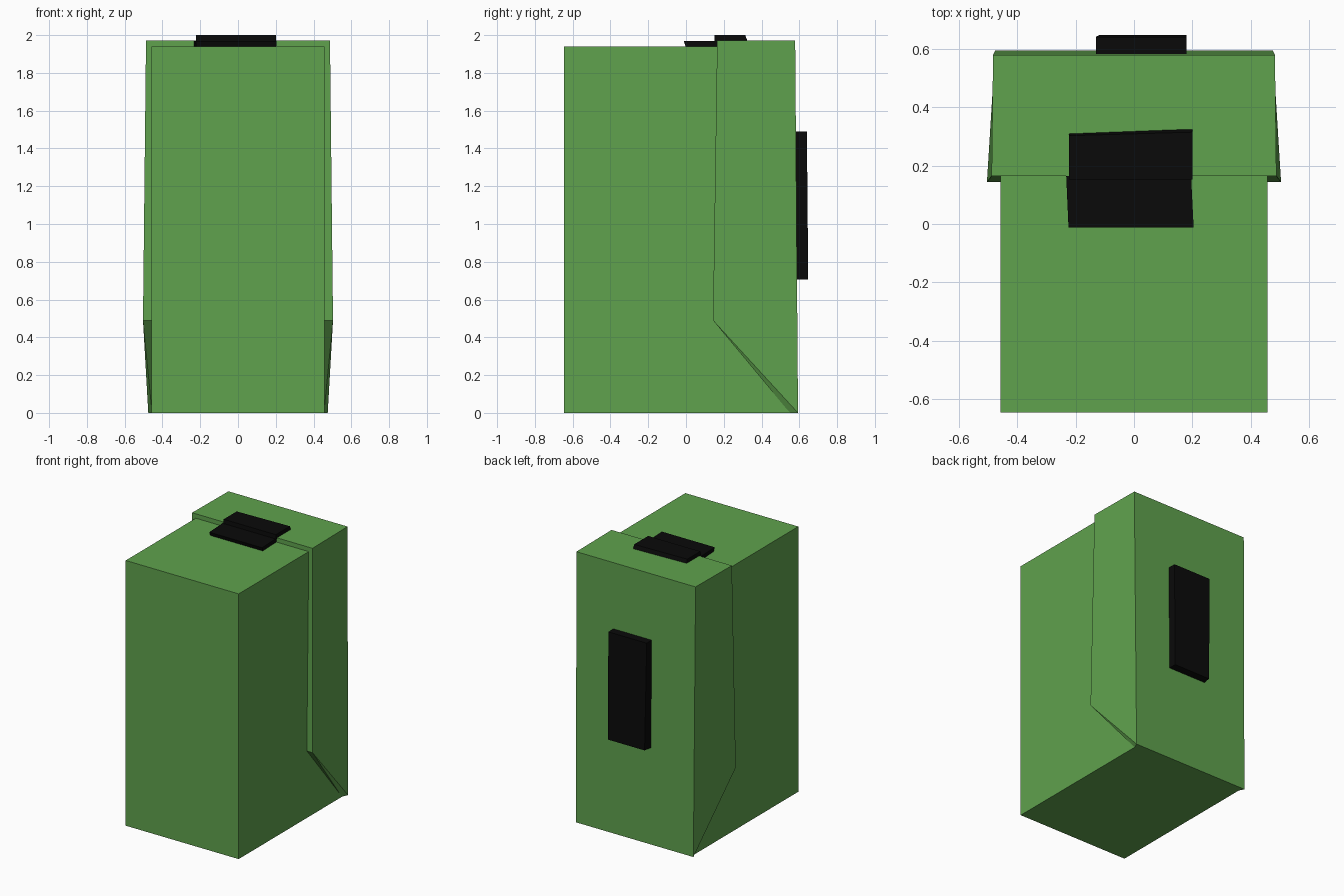
import bpy
import bmesh

if "Cube" in bpy.data.objects:
    bpy.data.objects.remove(bpy.data.objects["Cube"])


def material(name, rgb):
    m = bpy.data.materials.new(name)
    m.diffuse_color = (*rgb, 1)
    m.use_nodes = True
    m.node_tree.nodes["Principled BSDF"].inputs["Base Color"].default_value = m.diffuse_color
    return m


green = material("green", (0.115, 0.36, 0.075))
black = material("black", (0.003, 0.003, 0.003))


def mesh_object(name, verts, faces, mat):
    bm = bmesh.new()
    vs = [bm.verts.new(v) for v in verts]
    for f in faces:
        bm.faces.new([vs[i] for i in f])
    bmesh.ops.recalc_face_normals(bm, faces=bm.faces)
    me = bpy.data.meshes.new(name)
    bm.to_mesh(me)
    bm.free()
    me.materials.append(mat)
    ob = bpy.data.objects.new(name, me)
    bpy.context.collection.objects.link(ob)
    return ob


def prism(name, first, second, mat):
    """Solid joining two matching rings of points."""
    n = len(first)
    sides = [(i, (i + 1) % n, (i + 1) % n + n, i + n) for i in range(n)]
    caps = [tuple(range(n)), tuple(range(n, 2 * n))]
    return mesh_object(name, first + second, sides + caps, mat)


def rect(x0, x1, y0, y1, z):
    return [(x0, y0, z), (x1, y0, z), (x1, y1, z), (x0, y1, z)]


# main case
prism("main_case", rect(-0.457, 0.457, -0.645, 0.565, 0),
      rect(-0.457, 0.457, -0.645, 0.565, 1.94), green)

# rear cover: mirrored side profile with a slanted underside
# front top, front bottom, back bottom, back top, inner underside
half = [(0.487, 0.165, 1.972), (0.503, 0.143, 0.49), (0.475, 0.593, 0),
        (0.482, 0.578, 1.972), (0.455, 0.55, 0)]
verts = half + [(-x, y, z) for x, y, z in half]
across = [(a, b, b + 5, a + 5) for a, b in
          ((0, 1), (1, 4), (4, 2), (2, 3), (3, 0))]
sides = [(o, o + 1, o + 2, o + 3) for o in (0, 5)]
gussets = [(o + 1, o + 4, o + 2) for o in (0, 5)]
mesh_object("rear_cover", verts, across + sides + gussets, green)

# two-part latch on the top seam
prism("latch_front", [(-0.222, 0.0, 1.935), (0.202, 0.0, 1.935),
                      (0.195, 0.168, 1.935), (-0.232, 0.168, 1.935)],
      [(-0.224, -0.012, 1.968), (0.204, -0.012, 1.968),
       (0.195, 0.168, 1.968), (-0.232, 0.168, 1.968)], black)
prism("latch_back", [(-0.222, 0.152, 1.966), (0.2, 0.152, 1.966),
                     (0.2, 0.326, 1.966), (-0.222, 0.31, 1.966)],
      [(-0.222, 0.152, 2.0), (0.2, 0.152, 2.0),
       (0.2, 0.314, 2.0), (-0.222, 0.302, 2.0)], black)

# upright plate on the back
prism("back_plate", [(-0.13, 0.575, 0.705), (0.18, 0.575, 0.705),
                     (0.18, 0.575, 1.49), (-0.13, 0.575, 1.49)],
      [(-0.118, 0.647, 0.705), (0.18, 0.647, 0.705),
       (0.18, 0.64, 1.49), (-0.13, 0.64, 1.49)], black)
